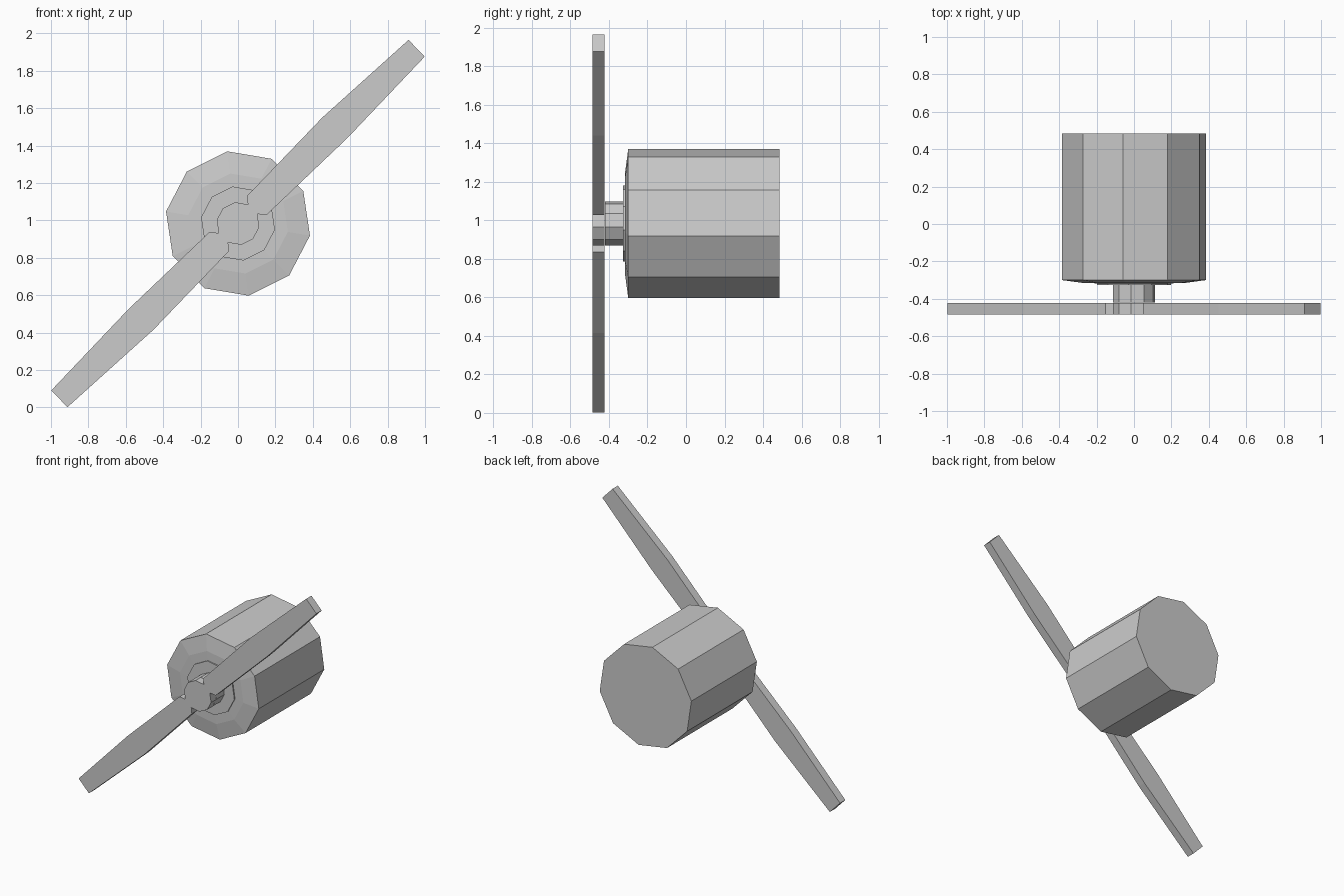
import bpy, bmesh, math

if "Cube" in bpy.data.objects:
    bpy.data.objects.remove(bpy.data.objects["Cube"])

CZ = 0.983                 # height of the spin axis
SIDES = 10
START = math.radians(-9.5)


def ring(r, y):
    return [(r * math.cos(START + i * math.tau / SIDES), y,
             CZ + r * math.sin(START + i * math.tau / SIDES)) for i in range(SIDES)]


def finish(name, bm):
    bmesh.ops.recalc_face_normals(bm, faces=bm.faces)
    me = bpy.data.meshes.new(name)
    bm.to_mesh(me)
    bm.free()
    ob = bpy.data.objects.new(name, me)
    bpy.context.collection.objects.link(ob)
    return ob


def lathe(name, profile):
    """Ten-sided solid along y from (radius, y) pairs."""
    bm = bmesh.new()
    loops = [[bm.verts.new(c) for c in ring(r, y)] for r, y in profile]
    for a, b in zip(loops, loops[1:]):
        for i in range(SIDES):
            j = (i + 1) % SIDES
            bm.faces.new((a[i], a[j], b[j], b[i]))
    bm.faces.new(loops[0])
    bm.faces.new(loops[-1])
    return finish(name, bm)


# Motor housing with shallow chamfered front and raised collar
lathe("motor_housing", [(0.39, 0.485), (0.39, -0.30), (0.27, -0.316),
                        (0.20, -0.317), (0.20, -0.326)])

# Shaft between collar and propeller
lathe("shaft", [(0.115, -0.32), (0.115, -0.42)])

# Propeller: one flat outline, half of it repeated by a 180 degree turn
hub = [(x, z - CZ) for x, _, z in ring(0.115, 0)]
blade = [(0.152, 0.045), (0.585, 0.457), (0.998, 0.892),
         (0.912, 0.982), (0.452, 0.568), (0.048, 0.147)]
half = [hub[1]] + blade + hub[2:6]
outline = half + [(-x, -z) for x, z in half]
bm = bmesh.new()
face = bm.faces.new([bm.verts.new((x, -0.485, CZ + z)) for x, z in outline])
ext = bmesh.ops.extrude_face_region(bm, geom=[face], use_keep_orig=True)
bmesh.ops.translate(bm, vec=(0, 0.063, 0),
                    verts=[v for v in ext["geom"] if isinstance(v, bmesh.types.BMVert)])
finish("propeller", bm)
